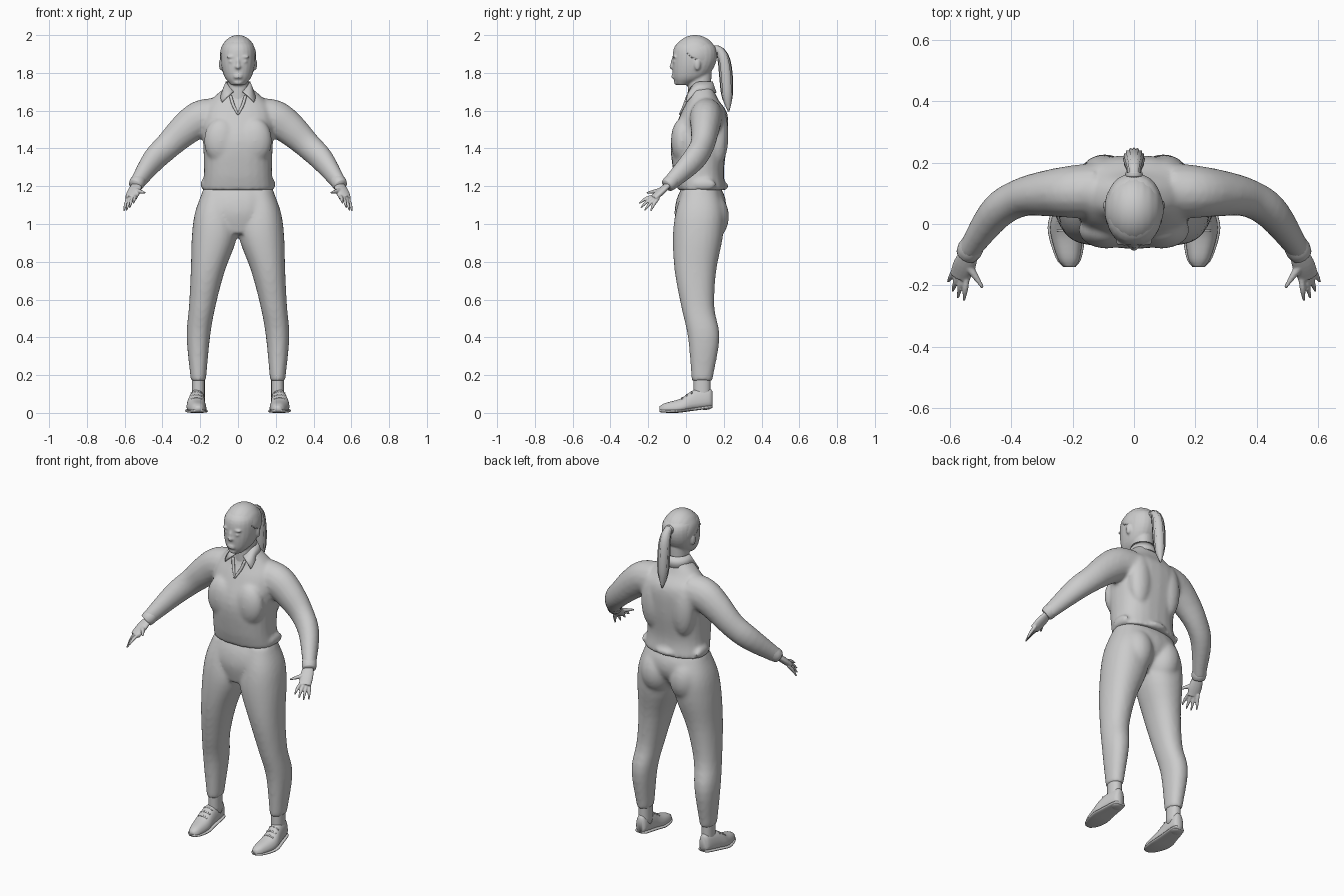
import bpy, bmesh
from math import sin, cos, pi, radians
from mathutils import Vector, Matrix

if "Cube" in bpy.data.objects:
    bpy.data.objects.remove(bpy.data.objects["Cube"])

SHADE = (0.6, 0.6, 0.6, 1)
grey = bpy.data.materials.new("plain_grey")
grey.use_nodes = True
grey.diffuse_color = SHADE
grey.node_tree.nodes["Principled BSDF"].inputs["Base Color"].default_value = SHADE

X, Y, Z = Vector((1, 0, 0)), Vector((0, 1, 0)), Vector((0, 0, 1))


def spline(keys, steps=4):
    """Smooth in-between rows through a few key rows."""
    keys = [Vector(k) for k in keys]
    padded = [keys[0] * 2 - keys[1]] + keys + [keys[-1] * 2 - keys[-2]]
    rows = []
    for a, b, c, d in zip(padded, padded[1:], padded[2:], padded[3:]):
        for i in range(steps):
            t = i / steps
            rows.append(b + (c - a) * (t / 2) + (a * 2 - b * 5 + c * 4 - d) * (t * t / 2)
                        + (b * 3 - a - c * 3 + d) * (t ** 3 / 2))
    return rows + [keys[-1]]


def loft(bm, rings):
    """Bridge equal rings of points and cap both ends."""
    rows = [[bm.verts.new(p) for p in ring] for ring in rings]
    faces = [bm.faces.new(rows[0]), bm.faces.new(rows[-1])]
    for low, high in zip(rows, rows[1:]):
        for i in range(len(low)):
            j = i - 1
            faces.append(bm.faces.new((low[j], low[i], high[i], high[j])))
    bmesh.ops.recalc_face_normals(bm, faces=faces)


def oval(center, u, v, ru, rv, sides=20, power=2, flute=0):
    """Superellipse ring; flute pulls every second point inward."""
    def bulge(w):
        return abs(w) ** (2 / power) * (1 if w > 0 else -1)
    points = []
    for i in range(sides):
        angle = 2 * pi * i / sides
        offset = u * ru * bulge(cos(angle)) + v * rv * bulge(sin(angle))
        points.append(Vector(center) + offset * (1 - flute * (i % 2)))
    return points


def column(bm, keys, power=2.2):
    """Upright loft; keys are (z, x, front y, back y, half width)."""
    loft(bm, [oval((x, (front + back) / 2, z), X, Y, width, (back - front) / 2, 24, power)
              for z, x, front, back, width in spline(keys)])


def tube(bm, keys, flat=1, side=Z, sides=16, flute=0):
    """Loft along a path; keys are (x, y, z, radius)."""
    rows = spline(keys)
    rings = []
    for i, row in enumerate(rows):
        ahead, behind = rows[min(i + 1, len(rows) - 1)], rows[max(i - 1, 0)]
        tangent = (ahead - behind).to_3d().normalized()
        u = side.cross(tangent).normalized()
        rings.append(oval(row.to_3d(), u, tangent.cross(u), row.w, row.w * flat, sides, flute=flute))
    loft(bm, rings)


def ball(bm, center, radii):
    place = Matrix.Translation(center) @ Matrix.Diagonal((*radii, 1))
    bmesh.ops.create_uvsphere(bm, u_segments=24, v_segments=16, radius=1, matrix=place)


def mirror(bm):
    """Copy everything built so far on the left to the right."""
    copy = bmesh.ops.duplicate(bm, geom=bm.verts[:] + bm.edges[:] + bm.faces[:])["geom"]
    for item in copy:
        if isinstance(item, bmesh.types.BMVert):
            item.co.x *= -1
    bmesh.ops.reverse_faces(bm, faces=[f for f in copy if isinstance(f, bmesh.types.BMFace)])


def finish(name, bm, voxel=0, relax=4, thick=0):
    mesh = bpy.data.meshes.new(name)
    bm.to_mesh(mesh)
    bm.free()
    part = bpy.data.objects.new(name, mesh)
    bpy.context.collection.objects.link(part)
    mesh.materials.append(grey)
    mesh.shade_smooth()
    if thick:
        shell = part.modifiers.new("thickness", "SOLIDIFY")
        shell.thickness, shell.offset = thick, 0
    if voxel:
        blend = part.modifiers.new("blend", "REMESH")
        blend.mode, blend.voxel_size, blend.use_smooth_shade = "VOXEL", voxel, True
        soften = part.modifiers.new("soften", "SMOOTH")
        soften.factor, soften.iterations = 0.5, relax


# Trousers: legs and seat, then hips
bm = bmesh.new()
column(bm, [(1.18, .1, -.02, .17, .085), (1.06, .12, -.055, .2, .108), (.93, .125, -.07, .195, .12),
            (.75, .16, -.06, .16, .09), (.56, .19, -.025, .15, .07), (.4, .21, .01, .178, .062),
            (.17, .21, .03, .14, .04)])
ball(bm, (.095, .11, 1.04), (.1, .118, .14))
mirror(bm)
column(bm, [(.95, 0, -.04, .12, .1), (1.05, 0, -.06, .2, .19),
            (1.13, 0, -.05, .21, .2), (1.2, 0, -.02, .18, .18)])
finish("trousers", bm, voxel=.01, relax=10)

# Shirt: sleeve, shoulder blade, chest and hem fold, then torso
bm = bmesh.new()
tube(bm, [(.12, .11, 1.565, .09), (.2, .105, 1.555, .086), (.28, .1, 1.5, .076), (.37, .085, 1.415, .063),
          (.45, .035, 1.335, .057), (.54, -.09, 1.21, .036)], flat=1.15)
ball(bm, (.1, .17, 1.47), (.07, .055, .16))
ball(bm, (.09, -.02, 1.44), (.09, .06, .12))
ball(bm, (.18, .1, 1.21), (.018, .06, .03))
mirror(bm)
column(bm, [(1.18, 0, -.045, .21, .188), (1.28, 0, -.068, .2, .18), (1.44, 0, -.08, .22, .185),
            (1.58, 0, -.03, .22, .19), (1.66, 0, .01, .17, .14), (1.73, 0, .02, .14, .06)], power=2.4)
ball(bm, (0, .2, 1.2), (.06, .025, .02))
finish("shirt", bm, voxel=.01, relax=8)

# Collar: a folded band that drops into two points at the front
bm = bmesh.new()
rows = []
STEPS, GAP = 40, radians(24)
for i in range(STEPS + 1):
    angle = GAP + (2 * pi - 2 * GAP) * i / STEPS
    x, y, front = sin(angle), -cos(angle), max(0, cos(angle))
    point = .06 * front ** 2
    rows.append([bm.verts.new(p) for p in (
        (.06 * x, .072 + .06 * y, 1.745 - point),
        (.064 * x, .073 + .067 * y, 1.75 - point),
        (.085 * x + (point if x > 0 else -point), .076 + .082 * y, 1.695 - point))])
for a, b in zip(rows, rows[1:]):
    for j in range(2):
        bm.faces.new((a[j], b[j], b[j + 1], a[j + 1]))
finish("collar", bm, thick=.008)

# Edges of the open neckline
bm = bmesh.new()
tube(bm, [(.04, .01, 1.68, .008), (.025, -.008, 1.63, .008), (0, -.032, 1.58, .005)])
mirror(bm)
finish("neckline", bm)

# Head: brow, eye and ear, then neck, skull, nose, lips and chin
bm = bmesh.new()
ball(bm, (.036, -.06, 1.885), (.025, .012, .007))
ball(bm, (.035, -.06, 1.86), (.014, .01, .008))
ball(bm, (.09, .06, 1.845), (.012, .017, .032))
mirror(bm)
column(bm, [(1.6, 0, .01, .13, .06), (1.8, 0, .01, .135, .055)])
column(bm, [(1.735, 0, -.05, .01, .035), (1.78, 0, -.068, .11, .072), (1.86, 0, -.072, .16, .092),
            (1.94, 0, -.06, .155, .085), (1.99, 0, 0, .08, .03)])
ball(bm, (0, -.073, 1.832), (.015, .016, .012))
ball(bm, (0, -.068, 1.85), (.01, .014, .03))
for lip in (1.787, 1.776):
    ball(bm, (0, -.063, lip), (.026, .015, .006))
ball(bm, (0, -.05, 1.75), (.024, .014, .014))
finish("head", bm, voxel=.006)

# Hair: combed-back cap, trimmed along a slanting hairline
bm = bmesh.new()
bmesh.ops.create_uvsphere(bm, u_segments=64, v_segments=32, radius=1)
for v in bm.verts:
    comb = 1 + .008 * sin(26 * v.co.x)
    v.co = (.094 * v.co.x * comb, .048 + .113 * v.co.y * comb, 1.89 + .108 * v.co.z)
bmesh.ops.delete(bm, geom=[v for v in bm.verts if v.co.z < 1.9 - .8 * v.co.y], context="VERTS")
finish("hair_cap", bm, thick=.004)

# Ponytail: fluted strands and the tie
bm = bmesh.new()
tube(bm, [(0, .14, 1.92, .024), (0, .175, 1.918, .024), (0, .2, 1.87, .033),
          (0, .212, 1.78, .036), (0, .218, 1.68, .03), (0, .226, 1.595, .004)],
     side=X, sides=32, flute=.15)
finish("ponytail", bm)
bm = bmesh.new()
tube(bm, [(0, .155, 1.919, .027), (0, .168, 1.919, .027)], side=X)
finish("hair_tie", bm)

# Hands: palm, thumb and a fan of four fingers
bm = bmesh.new()
tube(bm, [(.53, -.08, 1.22, .026), (.55, -.13, 1.175, .037), (.567, -.172, 1.136, .034)], flat=.5)
tube(bm, [(.55, -.12, 1.18, .014), (.53, -.15, 1.175, .013), (.492, -.207, 1.165, .005)])
for i in range(4):
    fan = i / 3
    root = Vector((.545, -.18, 1.145)).lerp((.585, -.155, 1.127), fan)
    tip = Vector((.553, -.25, 1.108)).lerp((.605, -.188, 1.067), fan)
    tip += Vector((.003, -.012, -.01)) * sin(pi * fan)
    knuckle = root.lerp(tip, .5) + Z * .006
    tube(bm, [(*(root * 1.5 - knuckle * .5), .01), (*root, .01), (*knuckle, .009), (*tip, .004)])
mirror(bm)
finish("hands", bm, voxel=.004, relax=2)

# Sleeve cuffs
bm = bmesh.new()
tube(bm, [(.52, -.06, 1.24, .038), (.535, -.085, 1.217, .041), (.545, -.1, 1.203, .036)])
mirror(bm)
finish("cuffs", bm)

# Ankles
bm = bmesh.new()
column(bm, [(.07, .21, .04, .13, .034), (.22, .21, .04, .13, .034)])
mirror(bm)
finish("ankles", bm)

# Shoes: uppers that narrow towards the top, over thin soles with heels
uppers, soles = bmesh.new(), bmesh.new()
upper_rings, sole_rings = [], []
for y, width, top in spline([(-.14, .02, .035), (-.11, .042, .052), (-.03, .06, .075),
                             (.04, .052, .12), (.12, .04, .13), (.14, .025, .115)]):
    x = .222 - .012 * abs(y) / .14
    bottom = .004 + .14 * max(0, y + .04) + .1 * max(0, -y - .1)
    ring = oval((x, y, (top + bottom) / 2), X, Z, width, (top - bottom) / 2, 24, 2.6)
    for p in ring:
        p.x += (x - p.x) * .35 * max(0, p.z - bottom) / (top - bottom)
    upper_rings.append(ring)
    sole_rings.append(oval((x, y, bottom + .004), X, Z, width, .008, power=3))
loft(uppers, upper_rings)
loft(soles, sole_rings)
ball(soles, (.212, .1, .028), (.038, .036, .012))
mirror(uppers)
mirror(soles)
finish("shoe_uppers", uppers)
finish("shoe_soles", soles)

# Laces across each instep
bm = bmesh.new()
for i in range(3):
    y, z = -.02 + .025 * i, .08 + .016 * i
    tube(bm, [(.19, y, z - .008, .004), (.22, y, z, .005), (.25, y, z - .008, .004)])
mirror(bm)
finish("laces", bm)
